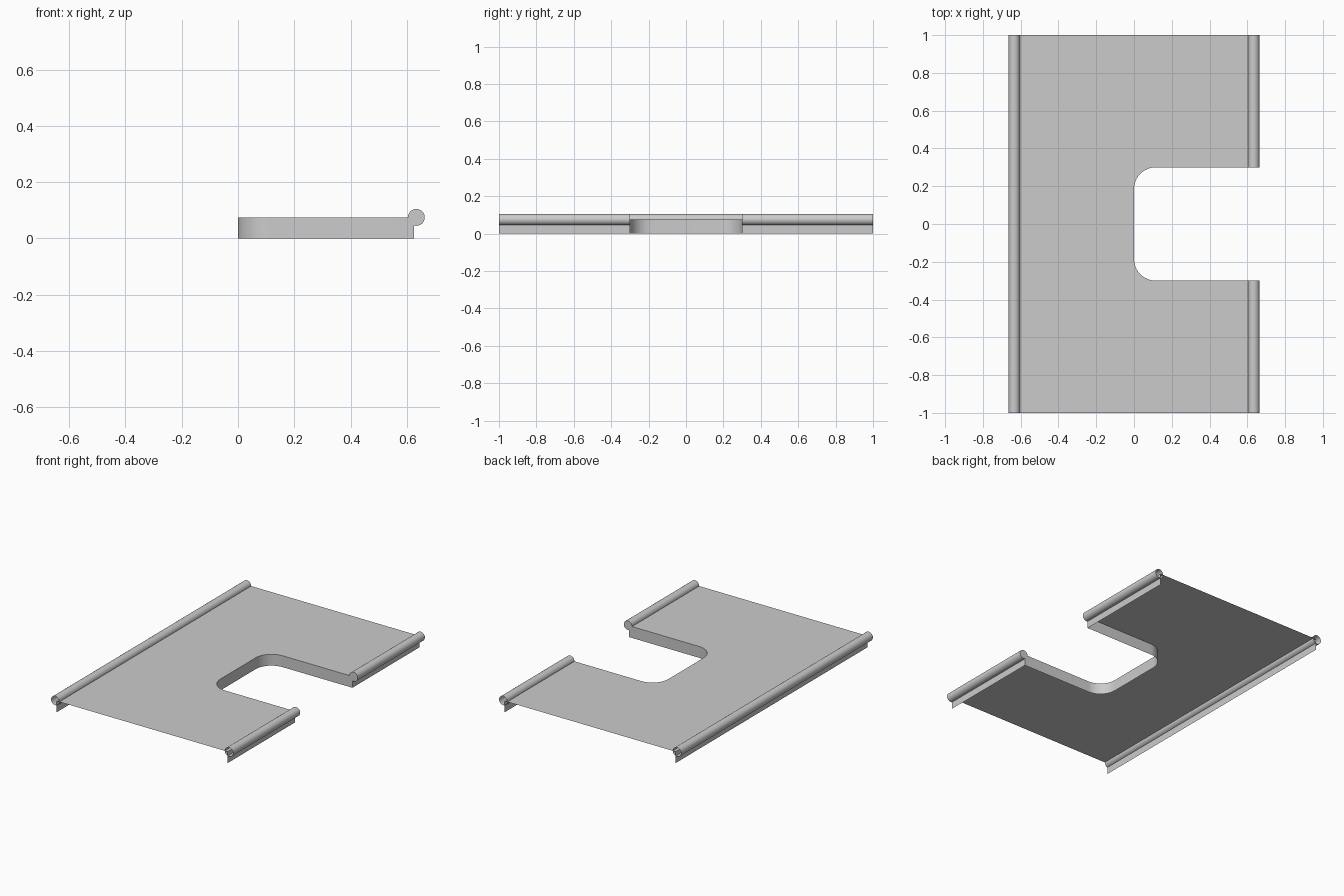
import bpy, bmesh
from math import sin, cos, pi

if "Cube" in bpy.data.objects:
    bpy.data.objects.remove(bpy.data.objects["Cube"])

HALF_X, HALF_Y = 0.625, 1.0    # deck half sizes
TOP = 0.075                    # deck height
NOTCH, FILLET = 0.30, 0.115    # notch half width and corner radius
RAIL_X, RAIL_R = 0.634, 0.03   # edge rail centre and radius


def finish(name, bm):
    mesh = bpy.data.meshes.new(name)
    bm.to_mesh(mesh)
    bm.free()
    ob = bpy.data.objects.new(name, mesh)
    bpy.context.collection.objects.link(ob)
    bpy.ops.object.select_all(action='DESELECT')
    ob.select_set(True)
    bpy.context.view_layer.objects.active = ob
    bpy.ops.object.shade_smooth_by_angle(angle=pi / 6)
    return ob


def arc(cx, cy, start, end, steps=10):
    return [(cx + FILLET * cos(start + (end - start) * i / steps),
             cy + FILLET * sin(start + (end - start) * i / steps))
            for i in range(steps + 1)]


# Deck: notched top sheet with skirts, open underneath and at both y ends
def make_deck():
    edge = [(-HALF_X, -HALF_Y), (HALF_X, -HALF_Y), (HALF_X, -NOTCH)]
    edge += arc(FILLET, -NOTCH + FILLET, 1.5 * pi, pi)
    edge += arc(FILLET, NOTCH - FILLET, pi, 0.5 * pi)
    edge += [(HALF_X, NOTCH), (HALF_X, HALF_Y), (-HALF_X, HALF_Y)]
    bm = bmesh.new()
    top = [bm.verts.new((x, y, TOP)) for x, y in edge]
    low = [bm.verts.new((x, y, 0)) for x, y in edge]
    bm.faces.new(top)
    n = len(edge)
    for i in range(n):
        j = (i + 1) % n
        if abs(edge[i][1]) == HALF_Y and edge[i][1] == edge[j][1]:
            continue
        bm.faces.new((low[i], low[j], top[j], top[i]))
    finish("deck", bm)


# Rail: round bead along y, capped only where it meets the notch
def make_rail(name, x, y0, y1, cap0=False, cap1=False, sides=24):
    bm = bmesh.new()
    rings = [[bm.verts.new((x + RAIL_R * cos(2 * pi * i / sides), y,
                            TOP + RAIL_R * sin(2 * pi * i / sides)))
              for i in range(sides)] for y in (y0, y1)]
    a, b = rings
    for i in range(sides):
        j = (i + 1) % sides
        bm.faces.new((a[i], b[i], b[j], a[j]))
    if cap0:
        bm.faces.new(a)
    if cap1:
        bm.faces.new(b[::-1])
    finish(name, bm)


make_deck()
make_rail("left_rail", -RAIL_X, -HALF_Y, HALF_Y)
make_rail("right_front_rail", RAIL_X, -HALF_Y, -NOTCH, cap1=True)
make_rail("right_back_rail", RAIL_X, NOTCH, HALF_Y, cap0=True)
